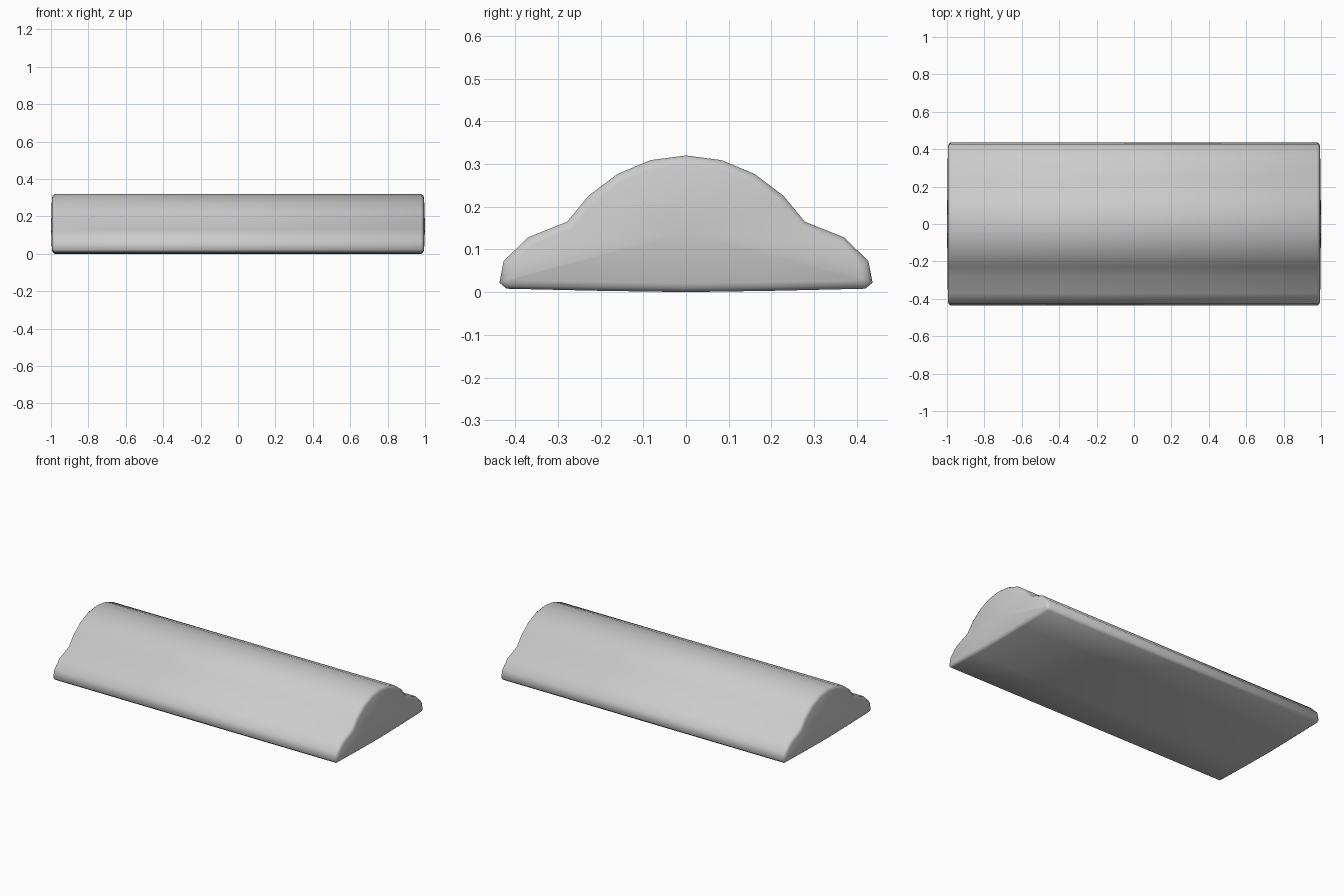
import bpy, bmesh
from mathutils import Vector

if "Cube" in bpy.data.objects:
    bpy.data.objects.remove(bpy.data.objects["Cube"])

# Half cross-section (y, z), from the crown down to the underside
HALF = [(0, 0.32), (0.083, 0.309), (0.16, 0.277), (0.228, 0.226), (0.278, 0.165),
        (0.37, 0.128), (0.427, 0.073), (0.437, 0.022), (0.42, 0.008),
        (0.2, 0.003), (0, 0)]
PROFILE = [Vector(p) for p in HALF] + [Vector((-y, z)) for y, z in HALF[-2:0:-1]]
N = len(PROFILE)


def inset(points, d):
    """Move a clockwise outline inwards by d, with mitred corners."""
    out = []
    for i, p in enumerate(points):
        a = (p - points[i - 1]).normalized()
        b = (points[(i + 1) % N] - p).normalized()
        na, nb = Vector((a.y, -a.x)), Vector((b.y, -b.x))
        out.append(p + (na + nb) * d / (1 + na.dot(nb)))
    return out


bm = bmesh.new()

# Rings along x: long straight body with rounded rims at both ends
rim = [(0.995, 0.02), (0.990, 0.008), (0.98, 0.0)]
stations = [(-x, d) for x, d in rim] + [(x, d) for x, d in reversed(rim)]
rings = [[bm.verts.new((x, p.x, p.y)) for p in inset(PROFILE, d)] for x, d in stations]
for r, s in zip(rings, rings[1:]):
    for i in range(N):
        j = (i + 1) % N
        bm.faces.new((r[i], r[j], s[j], s[i]))

# Slightly domed end caps
for ring, x in ((rings[0], -1), (rings[-1], 1)):
    centre = bm.verts.new((x, 0, 0.14))
    for i in range(N):
        bm.faces.new((ring[i], ring[(i + 1) % N], centre))

bmesh.ops.recalc_face_normals(bm, faces=bm.faces)
for f in bm.faces:
    f.smooth = True
mesh = bpy.data.meshes.new("ridged_loaf")
bm.to_mesh(mesh)
bm.free()
loaf = bpy.data.objects.new("ridged_loaf", mesh)
bpy.context.collection.objects.link(loaf)
